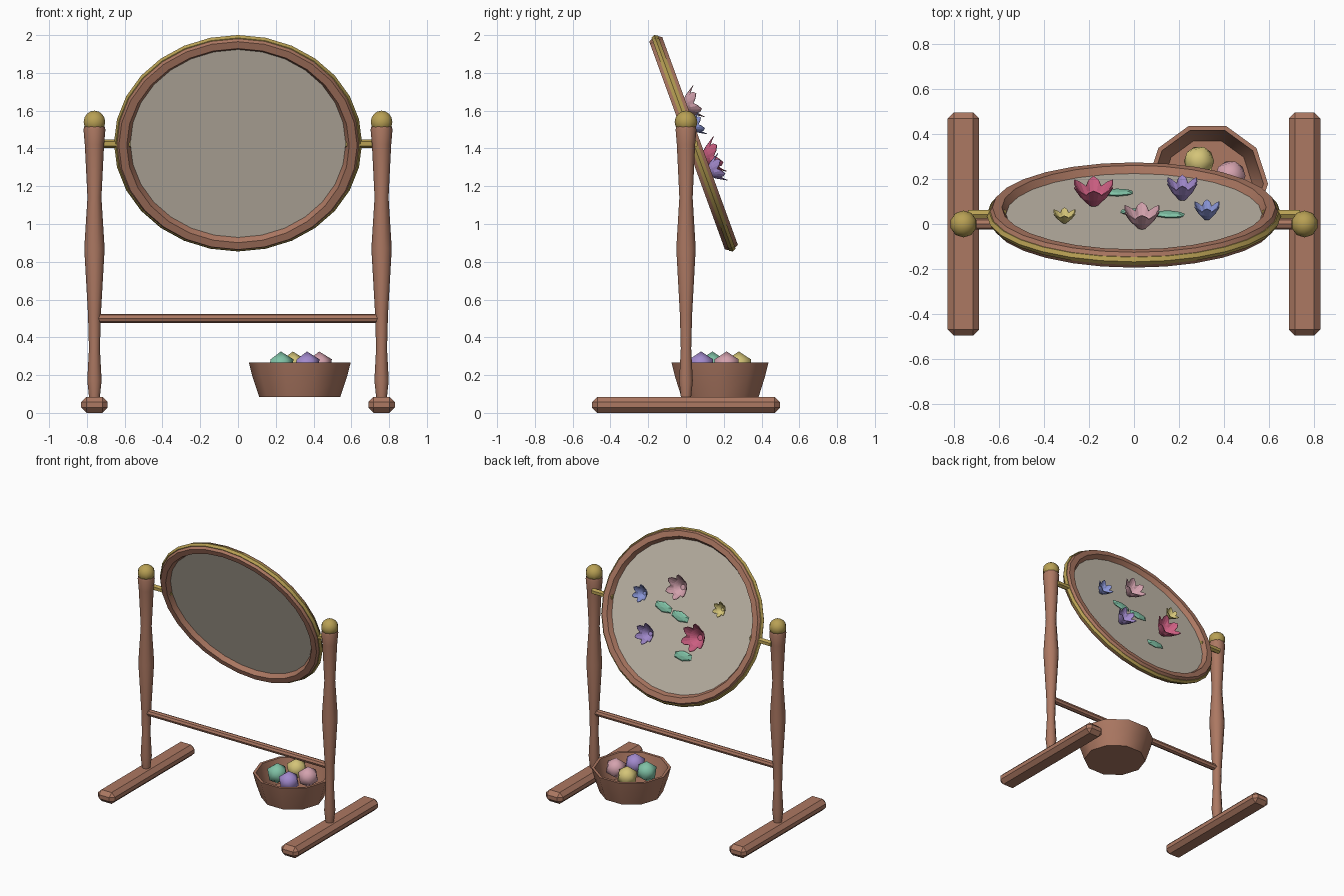
import bpy, bmesh, math
from mathutils import Matrix, Vector

if "Cube" in bpy.data.objects:
    bpy.data.objects.remove(bpy.data.objects["Cube"])


def material(name, r, g, b):
    lin = [((c / 255 + 0.055) / 1.055) ** 2.4 for c in (r, g, b)]
    m = bpy.data.materials.new(name)
    m.diffuse_color = (*lin, 1)
    m.use_nodes = True
    m.node_tree.nodes["Principled BSDF"].inputs["Base Color"].default_value = m.diffuse_color
    return m


WOOD = material("warm wood", 172, 120, 98)
BRASS = material("brass", 184, 160, 84)
LINEN = material("linen", 198, 189, 174)
ROSE = material("rose", 205, 95, 130)
PINK = material("pale pink", 212, 162, 174)
PURPLE = material("purple", 162, 138, 205)
BLUE = material("blue", 138, 150, 215)
YELLOW = material("yellow", 212, 196, 120)
TEAL = material("teal", 128, 194, 166)


def finish(name, bm, mat, matrix=None, smooth=None):
    bmesh.ops.recalc_face_normals(bm, faces=bm.faces)
    me = bpy.data.meshes.new(name)
    bm.to_mesh(me)
    bm.free()
    if matrix:
        me.transform(matrix)
    me.materials.append(mat)
    ob = bpy.data.objects.new(name, me)
    bpy.context.collection.objects.link(ob)
    if smooth:
        bpy.ops.object.select_all(action='DESELECT')
        ob.select_set(True)
        bpy.context.view_layer.objects.active = ob
        bpy.ops.object.shade_smooth_by_angle(angle=math.radians(smooth))
    return ob


def skin(bm, rings, closed=False):
    """Join equal rings of points with quads."""
    vs = [[bm.verts.new(p) for p in ring] for ring in rings]
    n = len(vs[0])
    for i in range(len(vs) if closed else len(vs) - 1):
        a, b = vs[i], vs[(i + 1) % len(vs)]
        for k in range(n):
            bm.faces.new((a[k], a[(k + 1) % n], b[(k + 1) % n], b[k]))
    return vs


def lathe(name, profile, sides, mat, matrix, smooth=None):
    bm = bmesh.new()
    rings = [[(r * math.cos(math.tau * k / sides), r * math.sin(math.tau * k / sides), z)
              for k in range(sides)] for r, z in profile]
    vs = skin(bm, rings)
    bm.faces.new(vs[0])
    bm.faces.new(vs[-1])
    return finish(name, bm, mat, matrix, smooth)


def rod(name, x0, x1, y, z, r, sides, mat):
    turn = Matrix.Translation((x0, y, z)) @ Matrix.Rotation(math.pi / 2, 4, 'Y')
    return lathe(name, [(r, 0), (r, x1 - x0)], sides, mat, turn, 40)


# stand: feet, turned posts, ball caps and hoop pivots
POST = [(0.027, 0.07), (0.038, 0.17), (0.029, 0.34), (0.034, 0.52), (0.054, 0.87),
        (0.037, 1.14), (0.051, 1.42), (0.058, 1.50), (0.054, 1.515)]
for s, side in ((-1, "left"), (1, "right")):
    bm = bmesh.new()
    bmesh.ops.create_cube(bm, size=1, matrix=Matrix.Diagonal((0.14, 0.995, 0.085, 1)))
    bmesh.ops.bevel(bm, geom=bm.edges[:], offset=0.028, segments=1, affect='EDGES')
    finish(side + "_foot", bm, WOOD, Matrix.Translation((s * 0.76, 0, 0.0425)))
    lathe(side + "_post", POST, 10, WOOD, Matrix.Translation((s * 0.76, 0, 0)), 40)
    bm = bmesh.new()
    bmesh.ops.create_uvsphere(bm, u_segments=10, v_segments=8, radius=0.06)
    finish(side + "_cap", bm, BRASS, Matrix.Translation((s * 0.76, 0, 1.54)), 50)
    rod(side + "_pivot", min(s * 0.57, s * 0.74), max(s * 0.57, s * 0.74),
        0.043, 1.425, 0.022, 6, BRASS)
rod("crossbar", -0.745, 0.745, 0, 0.5, 0.024, 8, WOOD)

# tilted frame for the hoop: local y runs up the hoop, local z out of its back
T = math.radians(20)
FRAME = Matrix.Translation((0, 0.04, 1.4275)) @ Matrix((
    (-1, 0, 0, 0),
    (0, -math.sin(T), math.cos(T), 0),
    (0, math.cos(T), math.sin(T), 0),
    (0, 0, 0, 1)))
OVAL = FRAME @ Matrix.Diagonal((1, 0.928, 1, 1))


def hoop(name, major, minor, mat):
    bm = bmesh.new()
    rings = []
    for i in range(28):
        a = math.tau * i / 28
        ring = []
        for k in range(6):
            b = math.tau * k / 6
            r = major + minor * math.cos(b)
            ring.append((r * math.cos(a), r * math.sin(a), minor * math.sin(b)))
        rings.append(ring)
    skin(bm, rings, closed=True)
    finish(name, bm, mat, OVAL, 35)


hoop("wooden_hoop", 0.61, 0.042, WOOD)
hoop("brass_band", 0.636, 0.021, BRASS)
lathe("fabric", [(0.6, -0.004), (0.6, 0.004)], 28, LINEN, OVAL)


# cupped flowers on the back of the fabric
def flower(name, x, v, radius, height, mat, petals=6):
    bm = bmesh.new()
    base, mid, rim = [], [], []
    shape = [(0.70, 0.66), (0.90, 0.86), (1.0, 1.0), (0.90, 0.86)]
    for k in range(petals * 4):
        a = math.tau * k / (petals * 4)
        d = Vector((math.cos(a), math.sin(a), 0))
        r, h = shape[k % 4]
        base.append(d * radius * 0.22)
        mid.append(d * radius * 0.62 + Vector((0, 0, height * 0.42)))
        rim.append(d * radius * r + Vector((0, 0, height * h)))
    vs = skin(bm, [base, mid, rim])
    bm.faces.new(vs[0])
    ob = finish(name, bm, mat, FRAME @ Matrix.Translation((-x, v, 0.012)))
    mod = ob.modifiers.new("thickness", 'SOLIDIFY')
    mod.thickness = 0.004


flower("rose_flower", -0.18, -0.10, 0.10, 0.10, ROSE)
flower("pink_flower", 0.035, 0.20, 0.09, 0.09, PINK)
flower("purple_flower", 0.215, -0.17, 0.077, 0.09, PURPLE)
flower("blue_flower", 0.325, 0.085, 0.064, 0.07, BLUE)
flower("yellow_flower", -0.31, 0.13, 0.056, 0.05, YELLOW)

# flat leaves
for i, (x, v, turn) in enumerate(((0.155, 0.03, 8), (0.01, 0.0, 8), (-0.075, -0.255, -3))):
    bm = bmesh.new()
    bmesh.ops.create_uvsphere(bm, u_segments=6, v_segments=4, radius=1)
    place = (FRAME @ Matrix.Translation((-x, v, 0.014))
             @ Matrix.Rotation(math.radians(-turn), 4, 'Z')
             @ Matrix.Diagonal((0.08, 0.036, 0.013, 1)))
    finish("leaf_%d" % (i + 1), bm, TEAL, place)

# basket with yarn balls
lathe("basket", [(0.215, 0.085), (0.25, 0.19), (0.27, 0.268), (0.25, 0.268), (0.23, 0.19),
                 (0.2, 0.105)], 10, WOOD, Matrix.Translation((0.327, 0.18, 0)), 40)
for name, x, y, mat in (("teal", 0.227, 0.14, TEAL), ("yellow", 0.29, 0.28, YELLOW),
                        ("purple", 0.365, 0.08, PURPLE), ("pink", 0.43, 0.215, PINK)):
    bm = bmesh.new()
    bmesh.ops.create_icosphere(bm, subdivisions=1, radius=0.075)
    finish(name + "_yarn_ball", bm, mat, Matrix.Translation((x, y, 0.25)), 50)
